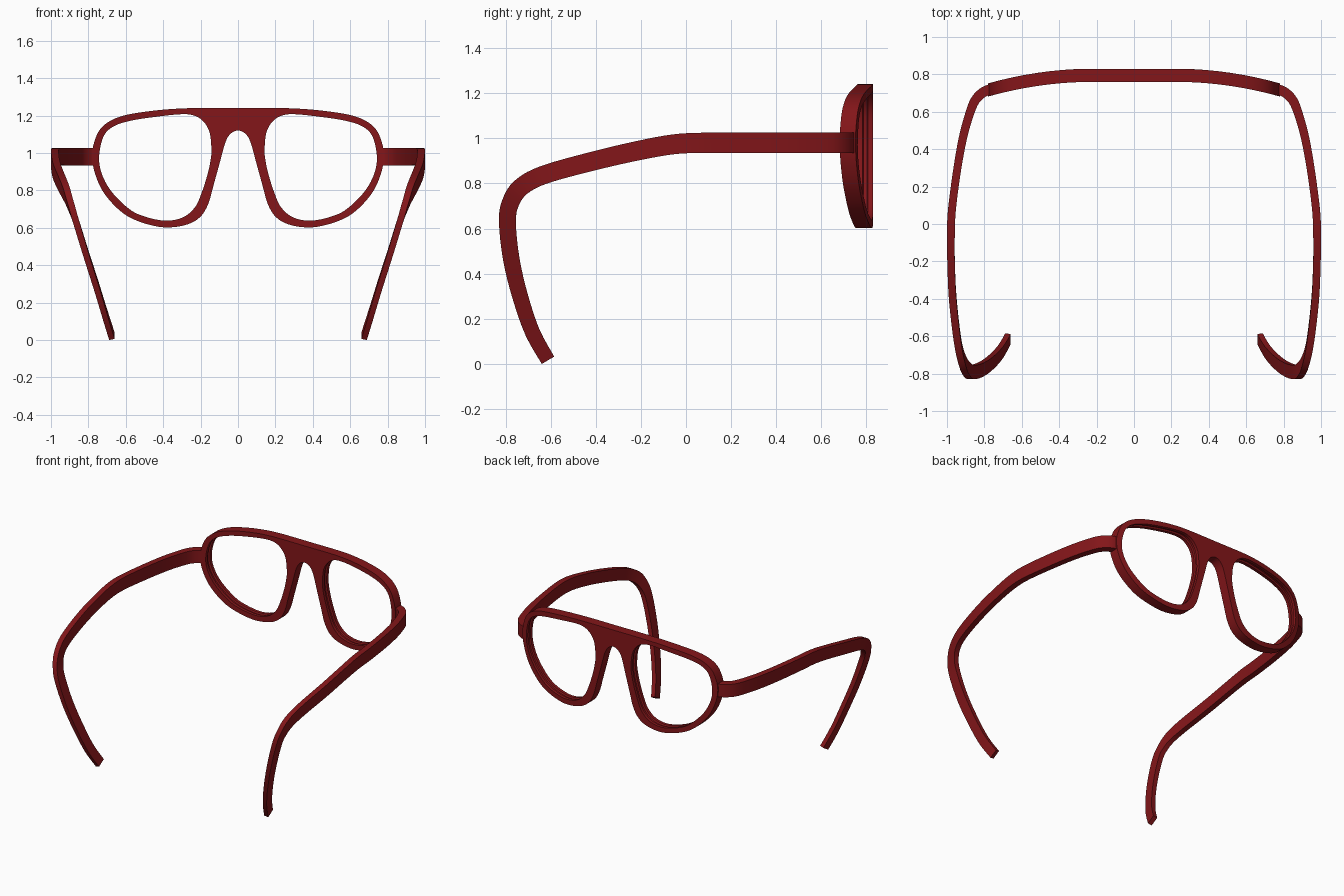
import bpy, bmesh
from mathutils import Vector

if "Cube" in bpy.data.objects:
    bpy.data.objects.remove(bpy.data.objects["Cube"])

red = bpy.data.materials.new("dark_red")
red.diffuse_color = (0.23, 0.008, 0.010, 1)
red.use_nodes = True
red.node_tree.nodes["Principled BSDF"].inputs["Base Color"].default_value = red.diffuse_color


def catmull(pts, steps, closed):
    """Smooth curve through points of any dimension."""
    n = len(pts)
    get = (lambda i: pts[i % n]) if closed else (lambda i: pts[max(0, min(n - 1, i))])
    out = []
    for i in range(n if closed else n - 1):
        quad = [get(i + k) for k in (-1, 0, 1, 2)]
        for s in range(steps):
            t = s / steps
            out.append(tuple(0.5 * (2 * b + (c - a) * t + (2 * a - 5 * b + 4 * c - d) * t * t
                                    + (3 * b - a - 3 * c + d) * t ** 3)
                             for a, b, c, d in zip(*quad)))
    if not closed:
        out.append(tuple(pts[-1]))
    return out


def finish(bm, name):
    bmesh.ops.recalc_face_normals(bm, faces=bm.faces[:])
    me = bpy.data.meshes.new(name)
    bm.to_mesh(me)
    bm.free()
    ob = bpy.data.objects.new(name, me)
    bpy.context.collection.objects.link(ob)
    me.materials.append(red)
    bpy.ops.object.select_all(action='DESELECT')
    ob.select_set(True)
    bpy.context.view_layer.objects.active = ob
    bpy.ops.object.shade_smooth_by_angle(angle=0.6)
    return ob


def wall(bm, r0, r1):
    n = len(r0)
    for i in range(n):
        bm.faces.new((r0[i], r0[(i + 1) % n], r1[(i + 1) % n], r1[i]))


# Front frame: outer half outline (x, z) and one lens opening
half = [(0, 1.24), (0.3, 1.238), (0.52, 1.217), (0.65, 1.187), (0.73, 1.135), (0.768, 1.06),
        (0.78, 0.98), (0.763, 0.885), (0.713, 0.78), (0.62, 0.682), (0.52, 0.63),
        (0.395, 0.602), (0.28, 0.615), (0.205, 0.655), (0.16, 0.725), (0.13, 0.83),
        (0.097, 0.95), (0.066, 1.06), (0.037, 1.105), (0, 1.12)]
lens = [(0.142, 1.02), (0.152, 1.11), (0.185, 1.168), (0.235, 1.2), (0.305, 1.207), (0.44, 1.193),
        (0.575, 1.172), (0.665, 1.142), (0.718, 1.09), (0.742, 0.99), (0.732, 0.9),
        (0.685, 0.805), (0.6, 0.715), (0.52, 0.667), (0.395, 0.638), (0.295, 0.655),
        (0.23, 0.71), (0.195, 0.785), (0.163, 0.885), (0.146, 0.965)]
outer = catmull(half + [(-x, z) for x, z in half[-2:0:-1]], 5, True)
hole = catmull(lens, 5, True)
BACK, FRONT = 0.76, 0.83

bm = bmesh.new()


def ring(pts, y, sx=1):
    return [bm.verts.new((sx * x, y, z)) for x, z in pts]


def grown(pts, d):
    """Offset the clockwise opening outward by d."""
    n = len(pts)
    out = []
    for i, (x, z) in enumerate(pts):
        a, b = pts[i - 1], pts[(i + 1) % n]
        v = Vector((-(b[1] - a[1]), b[0] - a[0])).normalized() * d
        out.append((x + v.x, z + v.y))
    return out


caps = {BACK: [], FRONT: []}
rings = [ring(outer, BACK), ring(outer, FRONT)]
caps[BACK].append(rings[0])
caps[FRONT].append(rings[1])
wall(bm, *rings)
# Opening walls with a shallow lens groove
groove = grown(hole, 0.01)
for sx in (1, -1):
    rs = [ring(hole, BACK, sx), ring(hole, 0.782, sx), ring(groove, 0.787, sx),
          ring(groove, 0.803, sx), ring(hole, 0.808, sx), ring(hole, FRONT, sx)]
    for a, b in zip(rs, rs[1:]):
        wall(bm, a, b)
    caps[BACK].append(rs[0])
    caps[FRONT].append(rs[-1])
for loops in caps.values():
    edges = [bm.edges.get((l[i - 1], l[i])) for l in loops for i in range(len(l))]
    bmesh.ops.triangle_fill(bm, use_beauty=True, edges=edges, normal=(0, 1, 0))
# Wrap the frame around the face
for v in bm.verts:
    v.co.y -= 0.25 * max(0, abs(v.co.x) - 0.22) ** 2
finish(bm, "front_frame")

# Temple arms: x, y, z, blade width, thickness
path = [(0.75, 0.722, 0.98, 0.092, 0.056), (0.8, 0.708, 0.98, 0.092, 0.054),
        (0.85, 0.66, 0.98, 0.092, 0.05), (0.885, 0.57, 0.98, 0.092, 0.046),
        (0.917, 0.45, 0.98, 0.092, 0.044), (0.947, 0.28, 0.98, 0.092, 0.042),
        (0.973, 0.08, 0.98, 0.09, 0.042), (0.979, -0.05, 0.974, 0.088, 0.042),
        (0.978, -0.2, 0.948, 0.086, 0.04), (0.969, -0.4, 0.902, 0.084, 0.04),
        (0.943, -0.625, 0.84, 0.082, 0.038), (0.918, -0.73, 0.785, 0.08, 0.036),
        (0.893, -0.778, 0.715, 0.077, 0.034), (0.865, -0.792, 0.63, 0.075, 0.034),
        (0.814, -0.775, 0.465, 0.073, 0.032), (0.76, -0.735, 0.297, 0.07, 0.031),
        (0.712, -0.681, 0.14, 0.067, 0.03), (0.674, -0.614, 0.019, 0.064, 0.03)]
pts = catmull(path, 4, False)
for side, sx in (("right", 1), ("left", -1)):
    bm = bmesh.new()
    prev = None
    for i, p in enumerate(pts):
        c = Vector(p[:3])
        t = (Vector(pts[min(i + 1, len(pts) - 1)][:3]) - Vector(pts[max(i - 1, 0)][:3])).normalized()
        w = Vector((1, 0, 0)).cross(t).normalized()
        n = t.cross(w).normalized()
        sec = []
        for a, b in ((-1, -1), (1, -1), (1, 1), (-1, 1)):
            q = c + w * (a * p[3] / 2) + n * (b * p[4] / 2)
            sec.append(bm.verts.new((sx * q.x, q.y, q.z)))
        if prev:
            wall(bm, prev, sec)
        else:
            bm.faces.new(sec)
        prev = sec
    bm.faces.new(prev)
    finish(bm, side + "_temple_arm")
